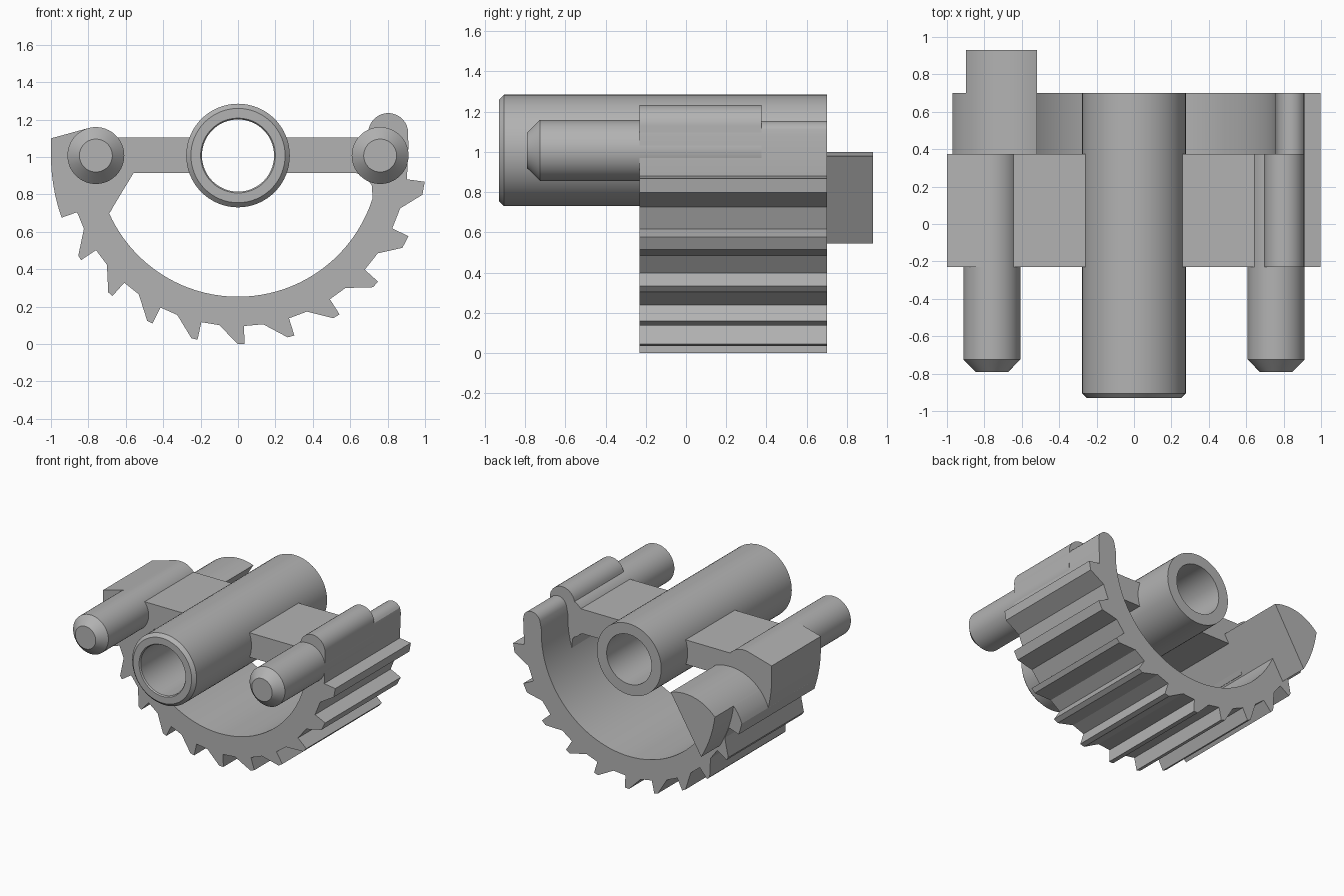
import bpy, bmesh
from math import sin, cos, radians, pi
from mathutils import Vector

AXIS_Z = 1.008               # height of the pivot axis
TIP, ROOT, INNER = 1.008, 0.912, 0.755
FRONT, STEP, BACK = -0.23, 0.375, 0.70

cube = bpy.data.objects.get("Cube")
if cube:
    bpy.data.objects.remove(cube, do_unlink=True)

grey = bpy.data.materials.new("plain_grey")
grey.use_nodes = True
grey.diffuse_color = (0.45, 0.45, 0.45, 1)
grey.node_tree.nodes["Principled BSDF"].inputs["Base Color"].default_value = grey.diffuse_color


def arc(cx, cz, r, start, end, n):
    """Points on a circle in the xz plane, angles in degrees."""
    steps = [radians(start + (end - start) * i / n) for i in range(n + 1)]
    return [(cx + r * cos(a), cz + r * sin(a)) for a in steps]


def polar(r, angle):
    return arc(0, AXIS_Z, r, angle, angle, 1)[0]


def finish(name, bm):
    bmesh.ops.recalc_face_normals(bm, faces=bm.faces[:])
    mesh = bpy.data.meshes.new(name)
    bm.to_mesh(mesh)
    bm.free()
    mesh.materials.append(grey)
    obj = bpy.data.objects.new(name, mesh)
    bpy.context.collection.objects.link(obj)
    bpy.ops.object.select_all(action='DESELECT')
    obj.select_set(True)
    bpy.context.view_layer.objects.active = obj
    bpy.ops.object.shade_smooth_by_angle(angle=radians(20))
    return obj


def prism(name, outline, y0, y1):
    """Extrude an xz outline from y0 to y1."""
    bm = bmesh.new()
    face = bm.faces.new([bm.verts.new((x, y0, z)) for x, z in outline])
    ext = bmesh.ops.extrude_face_region(bm, geom=[face])
    moved = [v for v in ext["geom"] if isinstance(v, bmesh.types.BMVert)]
    bmesh.ops.translate(bm, verts=moved, vec=(0, y1 - y0, 0))
    return finish(name, bm)


def lathe(name, x, profile, closed):
    """Spin (radius, y) points about a y-directed axis at x."""
    bm = bmesh.new()
    verts = [bm.verts.new((x + r, y, AXIS_Z)) for r, y in profile]
    edges = [bm.edges.new(pair) for pair in zip(verts, verts[1:])]
    if closed:
        edges.append(bm.edges.new((verts[-1], verts[0])))
    bmesh.ops.spin(bm, geom=verts + edges, cent=Vector((x, 0, AXIS_Z)),
                   axis=(0, 1, 0), angle=2 * pi, steps=64, use_merge=True)
    bmesh.ops.remove_doubles(bm, verts=bm.verts[:], dist=0.0005)
    return finish(name, bm)


# Ratchet teeth: steep radial flank, narrow tip, sloping back, root
starts = [-8, -25.3, -42, -57.4, -72.6, -88, -102.4, -117, -131.8, -146.3, -160.6]
teeth = []
for i, a in enumerate(starts[:-1]):
    pitch = a - starts[i + 1]
    width = 4 if i < 2 else 2.5 - 0.1 * i
    teeth += [polar(ROOT, a), polar(TIP, a), polar(TIP, a - width),
              polar(ROOT, a - 0.58 * pitch)]
teeth.append(polar(ROOT, starts[-1]))

# Rounded crown of the shoe that closes the ring on one side
crown = arc(-0.64, 0.648, 0.352, 160, 70, 20)
crown = [p for p in crown if p[0] > -0.965]

# Toothed half ring with its upright arm
ring = (teeth + arc(0, AXIS_Z, 1.0, -160.6, -166, 4) + crown
        + arc(0, AXIS_Z, INNER, -156.5, 2, 48)
        + arc(0.84, 1.08, 0.075, 165, 30, 10) + [(0.912, 1.08)])
prism("toothed_half_ring", ring, FRONT, BACK)

# Shoe: straight inner face, crown on top, root circle outside
shoe = ([p for p in crown if p[0] > -0.9]
        + arc(0, AXIS_Z, 0.908, 210.6, 188, 12))
prism("shoe", shoe, FRONT + 0.002, 0.93)

# Shoulder blocks at both ends of the crossbar
left_top = arc(-0.76, AXIS_Z, 0.152, 105, 0, 10)
right_shoulder = arc(0.803, 1.128, 0.107, 0, 170, 16) + [
    (0.64, 1.1), (0.63, 0.915), (0.68, 0.895), (0.715, 0.85), (0.72, 0.78),
    (0.83, 0.8), (0.9, 0.88)]
prism("right_shoulder", right_shoulder, FRONT, STEP)
left_shoulder = ([(-1, 1.1)] + left_top + [(-0.57, 0.915), (-0.68, 0.71), (-0.85, 0.71)]
                 + arc(0, AXIS_Z, 1.0, 199.4, 180, 8))
prism("left_shoulder", left_shoulder, FRONT, STEP)

# Crossbars and pins, mirrored
for side, label in ((-1, "left"), (1, "right")):
    a, b = side * 0.255, side * 0.68
    prism(label + "_crossbar", [(a, 0.915), (b, 0.915), (b, 1.105), (a, 1.105)],
          FRONT, STEP)
    lathe(label + "_pin", side * 0.76,
          [(0, -0.79), (0.088, -0.79), (0.152, -0.725), (0.152, STEP), (0, STEP)], False)

# Central sleeve with chamfered front rim
lathe("central_sleeve", 0,
      [(0.2, -0.93), (0.252, -0.93), (0.277, -0.905), (0.277, BACK),
       (0.193, BACK), (0.193, -0.92)], True)
